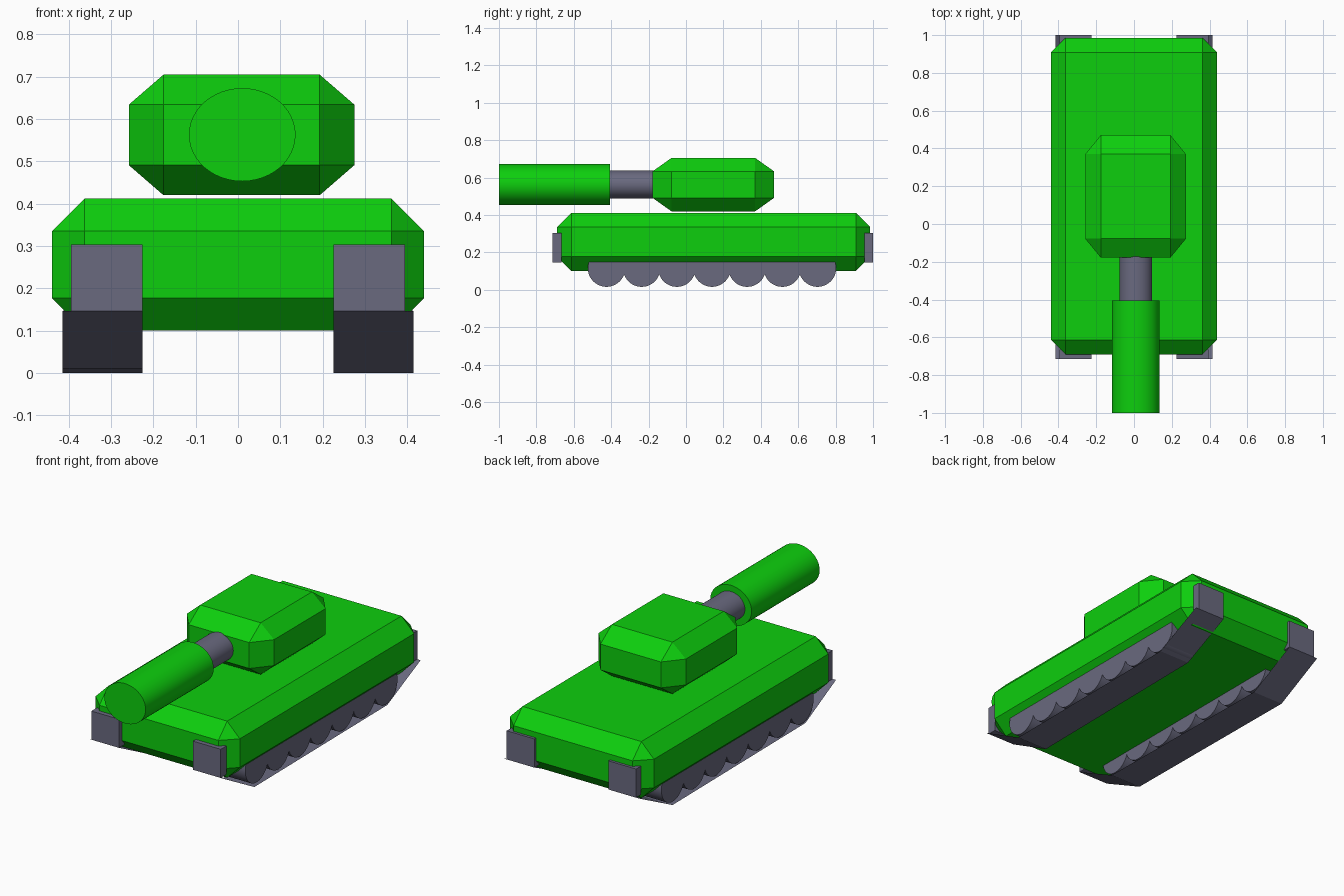
import bpy, bmesh, math
from mathutils import Matrix, Vector

cube = bpy.data.objects.get("Cube")
if cube:
    bpy.data.objects.remove(cube)


def make_material(name, colour):
    mat = bpy.data.materials.new(name)
    mat.use_nodes = True
    mat.diffuse_color = colour
    mat.node_tree.nodes["Principled BSDF"].inputs["Base Color"].default_value = colour
    return mat


green = make_material("bright green", (0.004, 0.62, 0.004, 1))
grey = make_material("blue grey", (0.142, 0.142, 0.212, 1))


def finish(name, bm, mat):
    mesh = bpy.data.meshes.new(name)
    bm.to_mesh(mesh)
    bm.free()
    obj = bpy.data.objects.new(name, mesh)
    bpy.context.collection.objects.link(obj)
    mesh.materials.append(mat)
    return obj


def box(name, low, high, mat, chamfer=None):
    """Box between two corners, with an optional chamfer size per axis."""
    low, high = Vector(low), Vector(high)
    unit = Vector(chamfer or (1, 1, 1))
    size = high - low
    bm = bmesh.new()
    bmesh.ops.create_cube(bm, size=1)
    bmesh.ops.scale(bm, vec=[s / u for s, u in zip(size, unit)], verts=bm.verts)
    if chamfer:
        bmesh.ops.bevel(bm, geom=bm.edges[:], offset=1, segments=1,
                        affect='EDGES', clamp_overlap=False)
    bmesh.ops.scale(bm, vec=unit, verts=bm.verts)
    bmesh.ops.translate(bm, vec=(low + high) / 2, verts=bm.verts)
    return finish(name, bm, mat)


def cylinder(name, centre, axis, length, radius, mat, squash=1.0):
    """Smooth cylinder along X or Y; squash scales its height."""
    turn = Matrix.Rotation(math.pi / 2, 4, 'Y' if axis == 'X' else 'X')
    bm = bmesh.new()
    bmesh.ops.create_cone(bm, cap_ends=True, segments=48, radius1=radius,
                          radius2=radius, depth=length, matrix=turn)
    bmesh.ops.scale(bm, vec=(1, 1, squash), verts=bm.verts)
    bmesh.ops.translate(bm, vec=centre, verts=bm.verts)
    for face in bm.faces:
        face.smooth = len(face.verts) == 4
    for edge in bm.edges:
        edge.smooth = all(f.smooth for f in edge.link_faces)
    return finish(name, bm, mat)


def track_sheet(name, side, front_z, rear_z):
    """Thin belt under the wheels, rising at both ends."""
    profile = [(-0.715, 0.146), (-0.45, front_z), (0.71, rear_z), (1.0, 0.146)]
    bm = bmesh.new()
    rows = [[bm.verts.new((side * x, y, z)) for x in (0.226, 0.415)]
            for y, z in profile]
    for a, b in zip(rows, rows[1:]):
        bm.faces.new((a[0], b[0], b[1], a[1]))
    bm.normal_update()
    for face in bm.faces:
        if face.normal.z > 0:
            face.normal_flip()
    return finish(name, bm, grey)


# Body
box("hull", (-0.44, -0.69, 0.10), (0.44, 0.985, 0.412), green, (0.077, 0.077, 0.077))
box("turret", (-0.258, -0.178, 0.42), (0.275, 0.47, 0.705), green, (0.082, 0.1, 0.071))

# Gun
cylinder("gun_barrel", (0.01, -0.28, 0.563), 'Y', 0.3, 0.086, grey, 0.88)
cylinder("gun_sleeve", (0.01, -0.703, 0.563), 'Y', 0.594, 0.126, green, 0.873)

# Running gear on both sides
for label, side in (("left", 1), ("right", -1)):
    for i in range(7):
        cylinder(f"{label}_wheel_{i + 1}", (side * 0.32, -0.425 + 0.188 * i, 0.116),
                 'X', 0.184, 0.1, grey)
    left_side = side > 0
    track_sheet(f"{label}_track", side, 0.0 if left_side else 0.01,
                0.01 if left_side else 0.0)
    for end, y0, y1 in (("front", -0.715, -0.665), ("rear", 0.955, 1.0)):
        xs = sorted((side * 0.226, side * 0.395))
        box(f"{label}_{end}_guard", (xs[0], y0, 0.146), (xs[1], y1, 0.304), grey)
